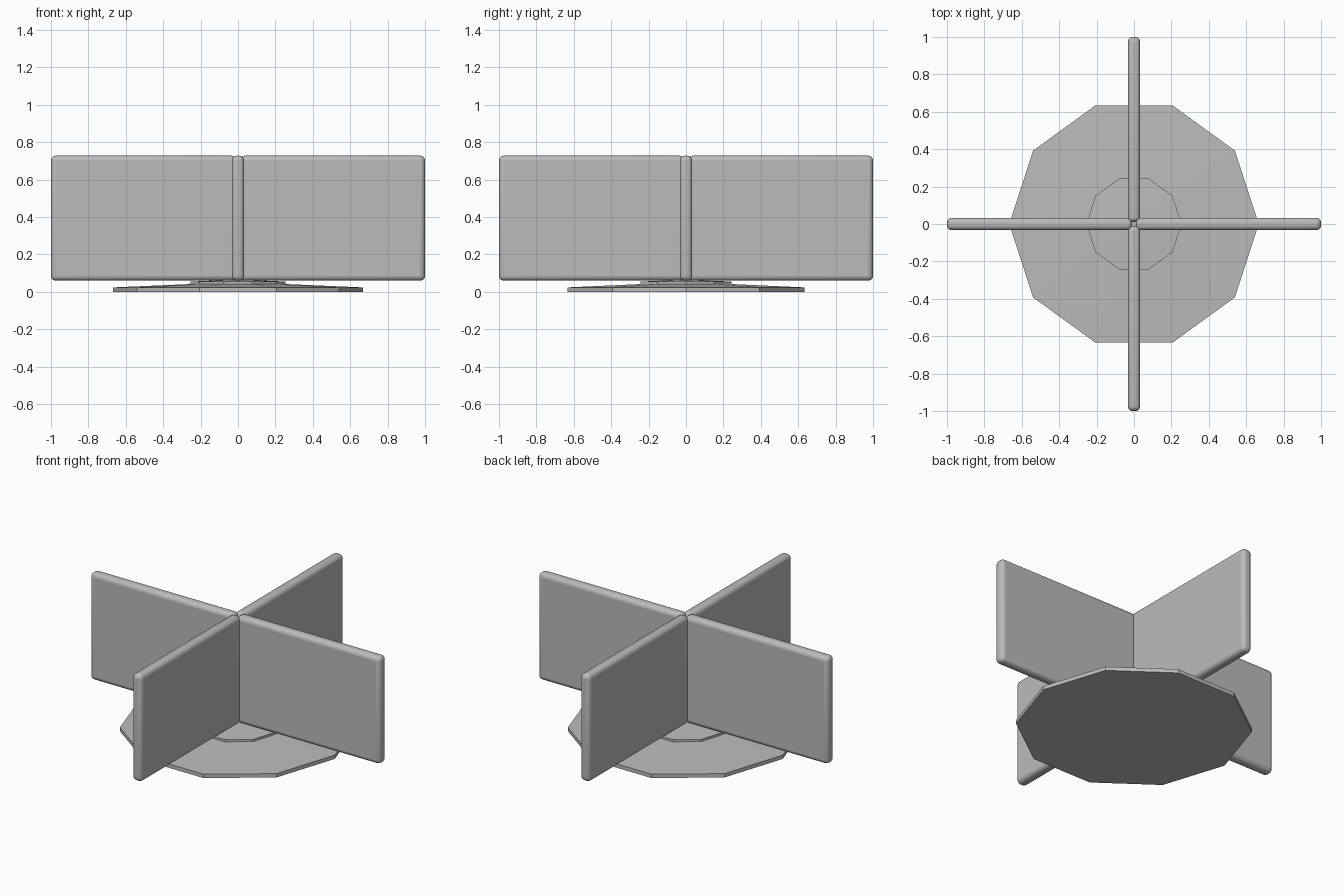
import bpy, bmesh, math
from mathutils import Matrix

cube = bpy.data.objects.get("Cube")
if cube:
    bpy.data.objects.remove(cube, do_unlink=True)

grey = bpy.data.materials.new("plain grey")
grey.use_nodes = True
colour = (0.5, 0.5, 0.5, 1)
grey.diffuse_color = colour
grey.node_tree.nodes["Principled BSDF"].inputs["Base Color"].default_value = colour


def finish(name, bm):
    bmesh.ops.recalc_face_normals(bm, faces=bm.faces)
    mesh = bpy.data.meshes.new(name)
    bm.to_mesh(mesh)
    bm.free()
    mesh.materials.append(grey)
    obj = bpy.data.objects.new(name, mesh)
    bpy.context.collection.objects.link(obj)
    return obj


def disc(name, profile, sides=10):
    """Flat-sided lathe of (radius, height) points, capped at both ends."""
    bm = bmesh.new()
    rings = [[bm.verts.new((r * math.cos(math.tau * i / sides),
                            r * math.sin(math.tau * i / sides), z))
              for i in range(sides)] for r, z in profile]
    for low, high in zip(rings, rings[1:]):
        for i in range(sides):
            j = (i + 1) % sides
            bm.faces.new((low[i], low[j], high[j], high[i]))
    bm.faces.new(rings[0])
    bm.faces.new(rings[-1])
    return finish(name, bm)


def blade(name, angle):
    """Upright panel with rounded edges, reaching out from the centre."""
    inner, outer, low, high, thick = 0.01, 1.0, 0.06, 0.728, 0.066
    bm = bmesh.new()
    place = (Matrix.Rotation(angle, 4, 'Z')
             @ Matrix.Translation(((inner + outer) / 2, 0, (low + high) / 2))
             @ Matrix.Diagonal((outer - inner, thick, high - low, 1)))
    bmesh.ops.create_cube(bm, size=1, matrix=place)
    obj = finish(name, bm)
    bevel = obj.modifiers.new("rounded edges", 'BEVEL')
    bevel.width = 0.026
    bevel.segments = 4
    bpy.ops.object.select_all(action='DESELECT')
    obj.select_set(True)
    bpy.context.view_layer.objects.active = obj
    bpy.ops.object.shade_smooth_by_angle(angle=math.radians(40))


# Ten-sided foot with a gently raised top, and the small hub on it
disc("base_plate", [(0.667, 0), (0.667, 0.024), (0.25, 0.042)])
disc("hub_plate", [(0.255, 0.038), (0.255, 0.055), (0.06, 0.064)])

# Four blades in a cross
for i, side in enumerate(("left", "back", "right", "front")):
    blade(side + "_blade", i * math.pi / 2)
